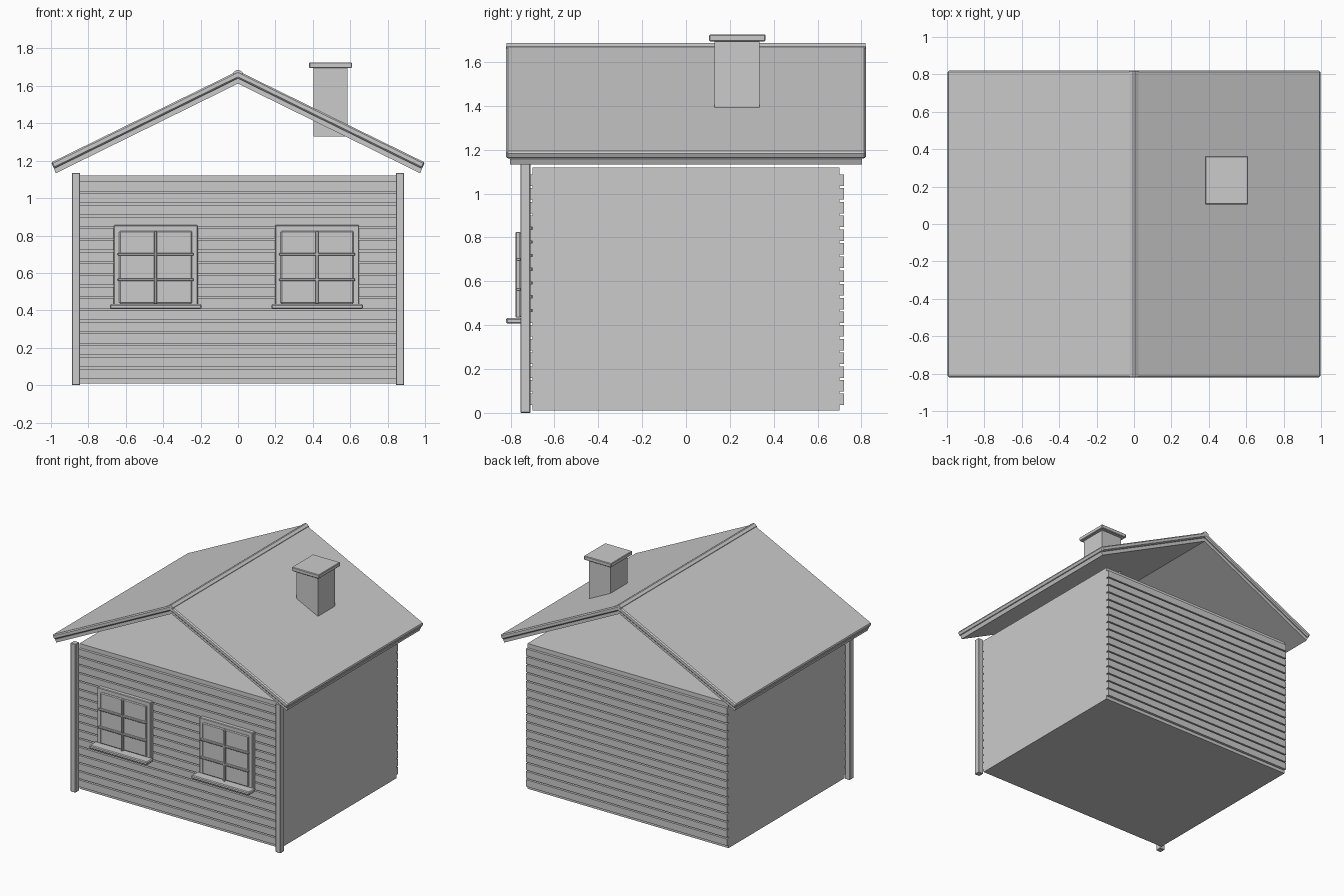
import bpy, bmesh

if "Cube" in bpy.data.objects:
    bpy.data.objects.remove(bpy.data.objects["Cube"])


def finish(bm, name, bevel=0.0):
    bmesh.ops.recalc_face_normals(bm, faces=bm.faces)
    me = bpy.data.meshes.new(name)
    bm.to_mesh(me)
    bm.free()
    ob = bpy.data.objects.new(name, me)
    bpy.context.collection.objects.link(ob)
    if bevel:
        m = ob.modifiers.new("bevel", 'BEVEL')
        m.width = bevel
        m.segments = 1
        m.limit_method = 'ANGLE'
    return ob


def box(name, x, y, z, bevel=0.0):
    """Box from (min, max) ranges on each axis."""
    bm = bmesh.new()
    bmesh.ops.create_cube(bm, size=1)
    for v in bm.verts:
        v.co = [r[0] if c < 0 else r[1] for c, r in zip(v.co, (x, y, z))]
    return finish(bm, name, bevel)


def extrude_y(name, profile, y0, y1, bevel=0.0):
    """Extrude an x/z profile along y."""
    bm = bmesh.new()
    f = bm.faces.new([bm.verts.new((x, y0, z)) for x, z in profile])
    r = bmesh.ops.extrude_face_region(bm, geom=[f])
    for v in r["geom"]:
        if isinstance(v, bmesh.types.BMVert):
            v.co.y = y1
    return finish(bm, name, bevel)


def chevron(peak, top, bottom, under):
    """Symmetric roof layer: outer peak, right eave corners, inner peak."""
    return [(0, peak), top, bottom, (0, under), (-bottom[0], bottom[1]), (-top[0], top[1])]


# House body
box("house_body", (-0.85, 0.85), (-0.70, 0.70), (0.01, 1.12))

# Clapboards on front and back walls
for k in range(17):
    z = (0.035 + 0.0625 * k, 0.0875 + 0.0625 * k)
    box("front_clapboard", (-0.85, 0.85), (-0.72, -0.695), z)
    box("back_clapboard", (-0.85, 0.85), (0.695, 0.72), z)

# Front corner posts
for s in (-1, 1):
    box("corner_post", sorted((s * 0.845, s * 0.888)), (-0.755, -0.71), (0, 1.135), 0.003)

# Two windows
for cx in (-0.44, 0.423):
    box("window_frame", (cx - 0.225, cx + 0.225), (-0.75, -0.70), (0.41, 0.855), 0.004)
    box("window_pane", (cx - 0.195, cx + 0.195), (-0.759, -0.74), (0.435, 0.825), 0.006)
    box("window_mullion", (cx - 0.008, cx + 0.008), (-0.777, -0.755), (0.435, 0.825), 0.003)
    for z in (0.563, 0.70):
        box("window_bar", (cx - 0.203, cx + 0.203), (-0.776, -0.755), (z - 0.007, z + 0.007), 0.003)
    box("window_sill", (cx - 0.245, cx + 0.245), (-0.82, -0.74), (0.407, 0.433), 0.006)

# Roof: bevelled covering over a narrower board layer, open gables
extrude_y("roof_covering", chevron(1.68, (1.0, 1.19), (0.984, 1.157), 1.640), -0.82, 0.82, 0.008)
extrude_y("roof_boards", chevron(1.642, (0.985, 1.159), (0.974, 1.133), 1.612), -0.803, 0.803)
extrude_y("ridge_cap", [(-0.025, 1.66), (-0.025, 1.672), (-0.006, 1.686), (0.006, 1.686),
                        (0.025, 1.672), (0.025, 1.66)], -0.819, 0.819)

# Chimney
box("chimney", (0.405, 0.585), (0.13, 0.335), (1.33, 1.70))
box("chimney_cap", (0.38, 0.61), (0.105, 0.363), (1.695, 1.725), 0.004)
